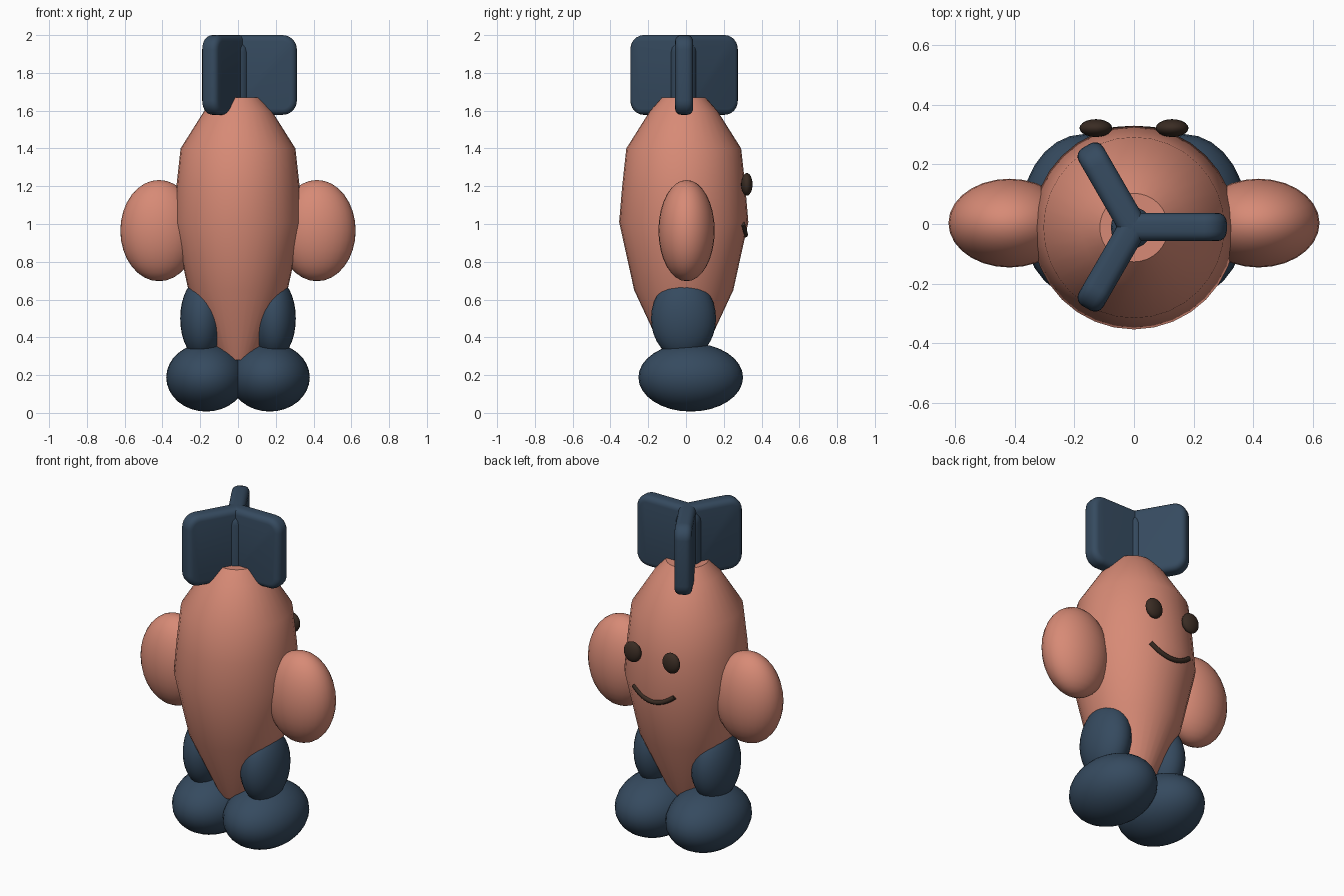
import bpy, bmesh, math
from mathutils import Matrix, Vector

if "Cube" in bpy.data.objects:
    bpy.data.objects.remove(bpy.data.objects["Cube"])


def material(name, rgb):
    m = bpy.data.materials.new(name)
    m.diffuse_color = (*rgb, 1)
    m.use_nodes = True
    m.node_tree.nodes["Principled BSDF"].inputs["Base Color"].default_value = m.diffuse_color
    return m


SALMON = material("salmon", (0.68, 0.255, 0.18))
NAVY = material("navy", (0.036, 0.069, 0.115))
BROWN = material("dark brown", (0.042, 0.025, 0.017))
CY = -0.012  # y of the body axis


def finish(name, bm, mat, angle=40):
    bmesh.ops.recalc_face_normals(bm, faces=bm.faces[:])
    me = bpy.data.meshes.new(name)
    bm.to_mesh(me)
    bm.free()
    me.materials.append(mat)
    ob = bpy.data.objects.new(name, me)
    bpy.context.collection.objects.link(ob)
    bpy.ops.object.select_all(action='DESELECT')
    ob.select_set(True)
    bpy.context.view_layer.objects.active = ob
    bpy.ops.object.shade_smooth_by_angle(angle=math.radians(angle))
    return ob


def lathe(name, profile, mat, centre, sides=32):
    bm = bmesh.new()
    rings = []
    for r, z in profile:
        rings.append([bm.verts.new((centre[0] + r * math.cos(math.tau * i / sides),
                                    centre[1] + r * math.sin(math.tau * i / sides), z))
                      for i in range(sides)])
    for a, b in zip(rings, rings[1:]):
        for i in range(sides):
            j = (i + 1) % sides
            bm.faces.new((a[i], a[j], b[j], b[i]))
    bm.faces.new(rings[0])
    bm.faces.new(rings[-1])
    return finish(name, bm, mat)


def ellipsoid(name, centre, radii, mat, seg=28, rings=16):
    bm = bmesh.new()
    mtx = Matrix.Translation(centre) @ Matrix.Diagonal((*radii, 1))
    bmesh.ops.create_uvsphere(bm, u_segments=seg, v_segments=rings, radius=1, matrix=mtx)
    return finish(name, bm, mat)


# Body: a bomb-like lathed shape
lathe("body", [(0.09, 0.28), (0.2625, 0.65), (0.342, 1.01), (0.326, 1.2),
               (0.304, 1.4), (0.178, 1.6), (0.115, 1.67)], SALMON, (0, CY))

# Arms, legs, feet and eyes in mirrored pairs
for side, s in (("left", -1), ("right", 1)):
    ellipsoid(side + "_arm", (s * 0.418, 0.003, 0.965), (0.205, 0.149, 0.268), SALMON)
    ellipsoid(side + "_leg", (s * 0.19, -0.013, 0.5), (0.116, 0.172, 0.215), NAVY)
    ellipsoid(side + "_foot", (s * 0.168, 0.025, 0.188), (0.212, 0.277, 0.181), NAVY)
    ellipsoid(side + "_eye", (s * 0.128, 0.322, 1.21), (0.055, 0.03, 0.06), BROWN, 20, 12)

# Smile: a swept tube wrapped on the front of the body
curve = bpy.data.curves.new("smile", 'CURVE')
curve.dimensions = '3D'
curve.bevel_depth = 0.014
curve.bevel_resolution = 2
curve.use_fill_caps = True
N = 17
spline = curve.splines.new('POLY')
spline.points.add(N - 1)
for i, p in enumerate(spline.points):
    t = 2 * i / (N - 1) - 1
    x = 0.135 * t
    z = 0.943 + 0.058 * t * t
    r = 0.327 + 0.22 * (z - 0.943)
    p.co = (x, CY + math.sqrt(r * r - x * x), z, 1)
curve.materials.append(BROWN)
bpy.context.collection.objects.link(bpy.data.objects.new("smile", curve))

# Tail hub: a capsule between the fins
cap = [(0.07 * math.cos(a), 1.91 + 0.07 * math.sin(a))
       for a in (math.radians(d) for d in (0, 20, 40, 60, 80))]
lathe("tail_hub", [(0.07, 1.6)] + cap, NAVY, (-0.008, CY), 20)

# Tail fins: three rounded plates around the hub
for k in range(3):
    bm = bmesh.new()
    bmesh.ops.create_cube(bm, size=1, matrix=Matrix.Translation((0.157, 0, 1.789))
                          @ Matrix.Diagonal((0.315, 0.095, 0.422, 1)))
    corners = [e for e in bm.edges if all(v.co.x > 0.3 for v in e.verts)
               and abs(e.verts[0].co.y - e.verts[1].co.y) > 0.05]
    bmesh.ops.bevel(bm, geom=corners, offset=0.075, segments=6, profile=0.5, affect='EDGES')
    rims = [e for e in bm.edges if e.calc_face_angle(0) > 1.2
            and any(v.co.x > 0.05 for v in e.verts)]
    bmesh.ops.bevel(bm, geom=rims, offset=0.032, segments=4, profile=0.5, affect='EDGES')
    bm.transform(Matrix.Translation((-0.003, CY + 0.002, 0))
                 @ Matrix.Rotation(math.tau * k / 3, 4, 'Z'))
    finish("tail_fin_%d" % (k + 1), bm, NAVY)
